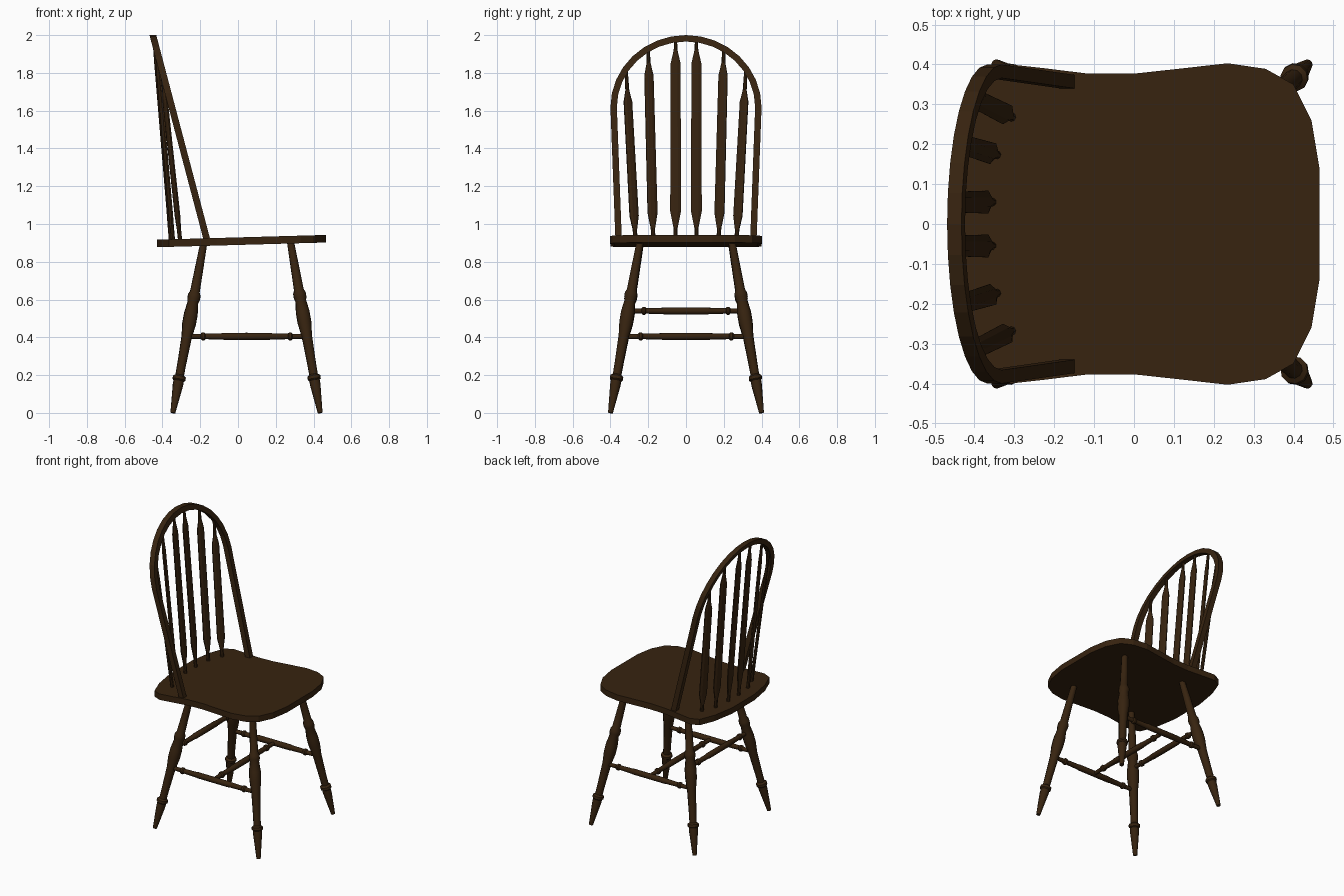
import bpy, bmesh, math
from mathutils import Vector

if "Cube" in bpy.data.objects:
    bpy.data.objects.remove(bpy.data.objects["Cube"])

wood = bpy.data.materials.new("dark brown wood")
wood.diffuse_color = (0.038, 0.017, 0.005, 1)
wood.use_nodes = True
wood.node_tree.nodes["Principled BSDF"].inputs["Base Color"].default_value = wood.diffuse_color


def finish(name, bm, smooth=False):
    bmesh.ops.recalc_face_normals(bm, faces=bm.faces)
    me = bpy.data.meshes.new(name)
    bm.to_mesh(me)
    bm.free()
    me.materials.append(wood)
    ob = bpy.data.objects.new(name, me)
    bpy.context.collection.objects.link(ob)
    if smooth:
        bpy.context.view_layer.objects.active = ob
        ob.select_set(True)
        bpy.ops.object.shade_smooth_by_angle(angle=math.radians(40))
        ob.select_set(False)
    return ob


def loft(name, rings, smooth=False):
    """Skin a list of equal-length point rings and cap both ends."""
    bm = bmesh.new()
    vr = [[bm.verts.new(p) for p in r] for r in rings]
    n = len(vr[0])
    for a, b in zip(vr, vr[1:]):
        for i in range(n):
            j = (i + 1) % n
            bm.faces.new((a[i], a[j], b[j], b[i]))
    bm.faces.new(vr[0][::-1])
    bm.faces.new(vr[-1])
    return finish(name, bm, smooth)


def turned(name, p0, p1, profile, sides=10, side=None, smooth=True):
    """Turned bar from p0 to p1; profile rows are (fraction, half width[, half thickness])."""
    p0, p1 = Vector(p0), Vector(p1)
    axis = (p1 - p0).normalized()
    u = side or axis.orthogonal().normalized()
    v = axis.cross(u).normalized()
    rings = []
    for row in profile:
        t, w, d = row[0], row[1], row[-1]
        c = p0.lerp(p1, t)
        rings.append([c + u * w * math.cos(a) + v * d * math.sin(a)
                      for a in (2 * math.pi * (i + 0.5) / sides for i in range(sides))])
    return loft(name, rings, smooth)


# seat: mirrored outline, slightly tilted slab
half = [(0.465, 0.14), (0.445, 0.26), (0.40, 0.35), (0.33, 0.389), (0.235, 0.403),
        (0.11, 0.389), (0, 0.377), (-0.115, 0.377), (-0.22, 0.39), (-0.31, 0.40),
        (-0.365, 0.375), (-0.405, 0.27), (-0.43, 0.12)]
outline = half + [(x, -y) for x, y in reversed(half)]


def seat_z(x):
    return 0.917 + 0.028 * (x + 0.43)


loft("seat", [[(x, y, seat_z(x) + dz) for x, y in outline] for dz in (-0.04, 0)])

# bow of the back: rectangular section swept along a leaning arch
ARCH_Z, RY, RZ = 1.63, 0.383, 0.365


def bow_x(z):
    return -0.168 - 0.28 * (z - 0.93) / 1.06


path = [(0.356, 0.90), (0.37, 1.27)]
path += [(RY * math.cos(math.pi * i / 16), ARCH_Z - 0.012 + RZ * math.sin(math.pi * i / 16))
         for i in range(17)]
path += [(-0.37, 1.27), (-0.356, 0.90)]
rings = []
for i, (y, z) in enumerate(path):
    a, b = path[max(i - 1, 0)], path[min(i + 1, len(path) - 1)]
    t = Vector((b[0] - a[0], b[1] - a[1])).normalized()
    ny, nz = t.y * 0.017, -t.x * 0.017
    rings.append([(bow_x(z + s * nz) + d * 0.018, y + s * ny, z + s * nz)
                  for s, d in ((1, 1), (1, -1), (-1, -1), (-1, 1))])
loft("back_bow", rings)

# flat arrow-shaped back spindles
for yb, yt, xb, wide, end in ((0.055, 0.055, -0.355, 0.031, 0.88),
                              (0.173, 0.20, -0.343, 0.029, 0.86),
                              (0.267, 0.317, -0.305, 0.028, 0.81)):
    for s, label in ((1, "left"), (-1, "right")):
        zt = ARCH_Z - 0.012 + RZ * math.sqrt(1 - (yt / RY) ** 2)
        p0, p1 = Vector((xb, s * yb, 0.90)), Vector((bow_x(zt), s * yt, zt))
        side = (p1 - p0).cross(Vector((0, 0, 1))).normalized()
        prof = [(0, 0.011, 0.011), (0.075, 0.012, 0.011), (0.155, wide, 0.01),
                (end, wide * 0.92, 0.01), (end + 0.065, 0.011, 0.009), (1, 0.008, 0.008)]
        turned("back_spindle_" + label, p0, p1, prof, 8, side, False)

# turned legs, splayed outward
LEG = [(0, .013), (.165, .028), (.19, .028), (.197, .035), (.215, .035), (.225, .023),
       (.30, .024), (.45, .028), (.53, .037), (.59, .037), (.655, .029), (.675, .034),
       (.70, .034), (.72, .026), (.85, .023), (1, .019)]
for s in (1, -1):
    turned("front_leg", (0.435, s * 0.40, 0), (0.278, s * 0.243, 0.905), LEG)
    turned("back_leg", (-0.345, s * 0.40, 0), (-0.183, s * 0.243, 0.89), LEG)

# stretchers with small beads near the ends
BAR = [(0, .012), (.115, .014), (.125, .021), (.145, .021), (.155, .015),
       (.30, .017), (.31, .019), (.69, .019), (.70, .017), (.845, .015),
       (.855, .021), (.875, .021), (.885, .014), (1, .012)]
for s in (1, -1):
    turned("side_stretcher", (-0.27, s * 0.329, 0.405), (0.362, s * 0.329, 0.405), BAR)
turned("middle_stretcher", (0.045, -0.329, 0.405), (0.045, 0.329, 0.405), BAR)
turned("back_stretcher", (-0.247, -0.305, 0.54), (-0.247, 0.305, 0.54), BAR)
